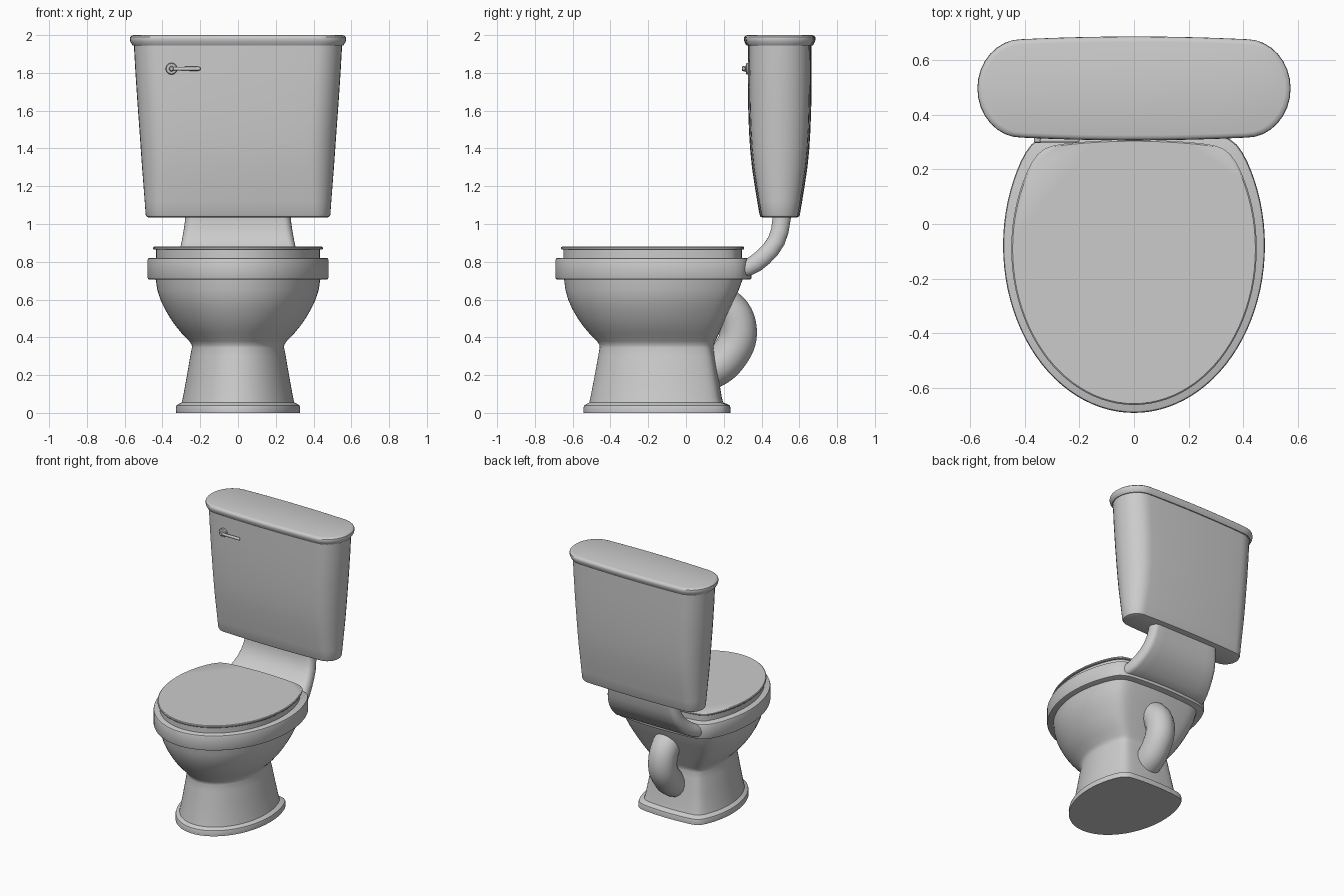
import bpy, bmesh, math
from mathutils import Vector

if "Cube" in bpy.data.objects:
    bpy.data.objects.remove(bpy.data.objects["Cube"])


def loft(name, rings, angle=35):
    """Skin a stack of equal-length closed rings and cap both ends."""
    bm = bmesh.new()
    rows = [[bm.verts.new(p) for p in ring] for ring in rings]
    n = len(rows[0])
    for a, b in zip(rows, rows[1:]):
        for i in range(n):
            j = (i + 1) % n
            bm.faces.new((a[i], a[j], b[j], b[i]))
    bm.faces.new(rows[0][::-1])
    bm.faces.new(rows[-1])
    bmesh.ops.recalc_face_normals(bm, faces=bm.faces)
    me = bpy.data.meshes.new(name)
    bm.to_mesh(me)
    bm.free()
    ob = bpy.data.objects.new(name, me)
    bpy.context.collection.objects.link(ob)
    smooth(ob, angle)
    return ob


def smooth(ob, angle=35):
    bpy.ops.object.select_all(action='DESELECT')
    ob.select_set(True)
    bpy.context.view_layer.objects.active = ob
    bpy.ops.object.shade_smooth_by_angle(angle=math.radians(angle))


def egg(z, w, yf, yb, n=96):
    """Oval outline with a nearly straight back and rounded back corners."""
    a = 0.59 * (yb - yf)
    back, yc = 0.41 * (yb - yf), yf + a
    pts = []
    for i in range(n):
        t = 2 * math.pi * i / n
        # work in a space where the oval has unit radius
        r, s = 1.0, math.sin(t)
        if s > 0.05:
            line = back / a / s ** 0.88
            r = (1 + line ** -20) ** (-1 / 20)
        pts.append((w * r * math.cos(t), yc + a * r * s, z))
    return pts


def stadium(z, hw, hd, yc=0.496, bulge=0.01, n=16):
    """Long slot outline with rounded ends and slightly bowed sides."""
    end = 0.85 * hd
    hx = hw - end
    d = hd - bulge
    pts = []
    for side in (1, -1):
        for i in range(n + 1):
            t = math.pi * (i / n - 0.5)
            pts.append((side * (hx + end * math.cos(t)), yc + side * d * math.sin(t), z))
        for i in range(1, 8):
            u = 1 - i / 4
            pts.append((side * hx * u, yc + side * (d + bulge * (1 - u * u)), z))
    return pts


# Pedestal and bowl: z, half width, front y, back y
loft("bowl_and_pedestal", [egg(*r) for r in (
    (0, .328, -.542, .235), (.025, .329, -.543, .236), (.04, .325, -.538, .232),
    (.048, .312, -.525, .215), (.055, .298, -.512, .197), (.08, .292, -.506, .190),
    (.2, .270, -.483, .170), (.3, .253, -.465, .153), (.345, .244, -.457, .146),
    (.36, .245, -.458, .147), (.38, .258, -.472, .156), (.42, .297, -.511, .174),
    (.46, .330, -.545, .192), (.5, .358, -.573, .210), (.55, .387, -.602, .233),
    (.6, .411, -.624, .256), (.65, .427, -.638, .279), (.72, .438, -.647, .305))])

# Bowl rim
loft("rim", [egg(*r) for r in (
    (.706, .470, -.682, .338), (.709, .476, -.688, .344), (.716, .479, -.691, .347),
    (.81, .479, -.691, .347), (.817, .476, -.688, .344), (.82, .470, -.682, .338))])

# Closed seat with its lid lip
loft("seat", [egg(z, .434, -.648, .296) for z in (.815, .866)])
loft("seat_lid", [egg(*r) for r in (
    (.864, .445, -.658, .304), (.868, .449, -.662, .308),
    (.876, .449, -.662, .308), (.88, .444, -.657, .303))])

# Tank: z, half width, half depth
loft("tank", [stadium(*r) for r in (
    (1.035, .474, .092), (1.039, .484, .102), (1.05, .489, .107),
    (1.12, .494, .119), (1.2, .500, .132), (1.3, .508, .147), (1.4, .515, .157),
    (1.5, .522, .163), (1.65, .533, .168), (1.8, .543, .169), (1.96, .552, .168))])
loft("tank_lid", [stadium(*r) for r in (
    (1.945, .557, .176), (1.95, .561, .179), (1.965, .570, .187),
    (1.98, .573, .190), (1.99, .571, .188), (1.997, .563, .181), (2.0, .552, .171))])

# Wide curved neck joining tank and bowl: y, z, half width, half thickness
path = [(.508, 1.05, .28, .050), (.505, 1.02, .28, .048), (.497, .965, .288, .047),
        (.478, .91, .298, .047), (.447, .863, .308, .047), (.41, .825, .320, .047),
        (.37, .793, .333, .047), (.33, .770, .345, .045), (.30, .757, .348, .036)]
rings = []
for k, (y, z, hw, th) in enumerate(path):
    a, b = path[max(k - 1, 0)], path[min(k + 1, len(path) - 1)]
    tan = Vector((b[0] - a[0], b[1] - a[1])).normalized()
    ring = []
    for px, py, _ in stadium(0, hw, th, 0, 0, 10):
        ring.append((px, y - tan.y * py, z + tan.x * py))
    rings.append(ring)
loft("neck", rings, 50)

# Drain trap behind the bowl
cu = bpy.data.curves.new("drain_trap", 'CURVE')
cu.dimensions = '3D'
cu.bevel_depth = .1
cu.bevel_resolution = 6
cu.resolution_u = 8
cu.use_fill_caps = True
sp = cu.splines.new('BEZIER')
pts = [(.08, .59), (.21, .56), (.275, .44), (.225, .30), (.12, .22), (.02, .20)]
sp.bezier_points.add(len(pts) - 1)
for bp, (y, z) in zip(sp.bezier_points, pts):
    bp.co = (0, y, z)
    bp.handle_left_type = bp.handle_right_type = 'AUTO'
trap = bpy.data.objects.new("drain_trap", cu)
bpy.context.collection.objects.link(trap)
bpy.ops.object.select_all(action='DESELECT')
trap.select_set(True)
bpy.context.view_layer.objects.active = trap
bpy.ops.object.convert(target='MESH')
smooth(bpy.context.object)


# Flush handle: round boss on the tank and a lever
def disc(cx, cz, y, r, n=20):
    return [(cx + r * math.cos(2 * math.pi * i / n), y,
             cz + r * math.sin(2 * math.pi * i / n)) for i in range(n)]


loft("handle_boss", [disc(-.352, 1.822, y, r) for y, r in (
    (.345, .031), (.322, .031), (.317, .027), (.316, .014), (.30, .013), (.296, .009))])
lever = []
for x, r in ((-.357, .006), (-.352, .010), (-.21, .011), (-.202, .009), (-.199, .004)):
    lever.append([(x, .306 + .8 * r * math.cos(2 * math.pi * i / 16),
                   1.822 + r * math.sin(2 * math.pi * i / 16)) for i in range(16)])
loft("handle_lever", lever, 50)
